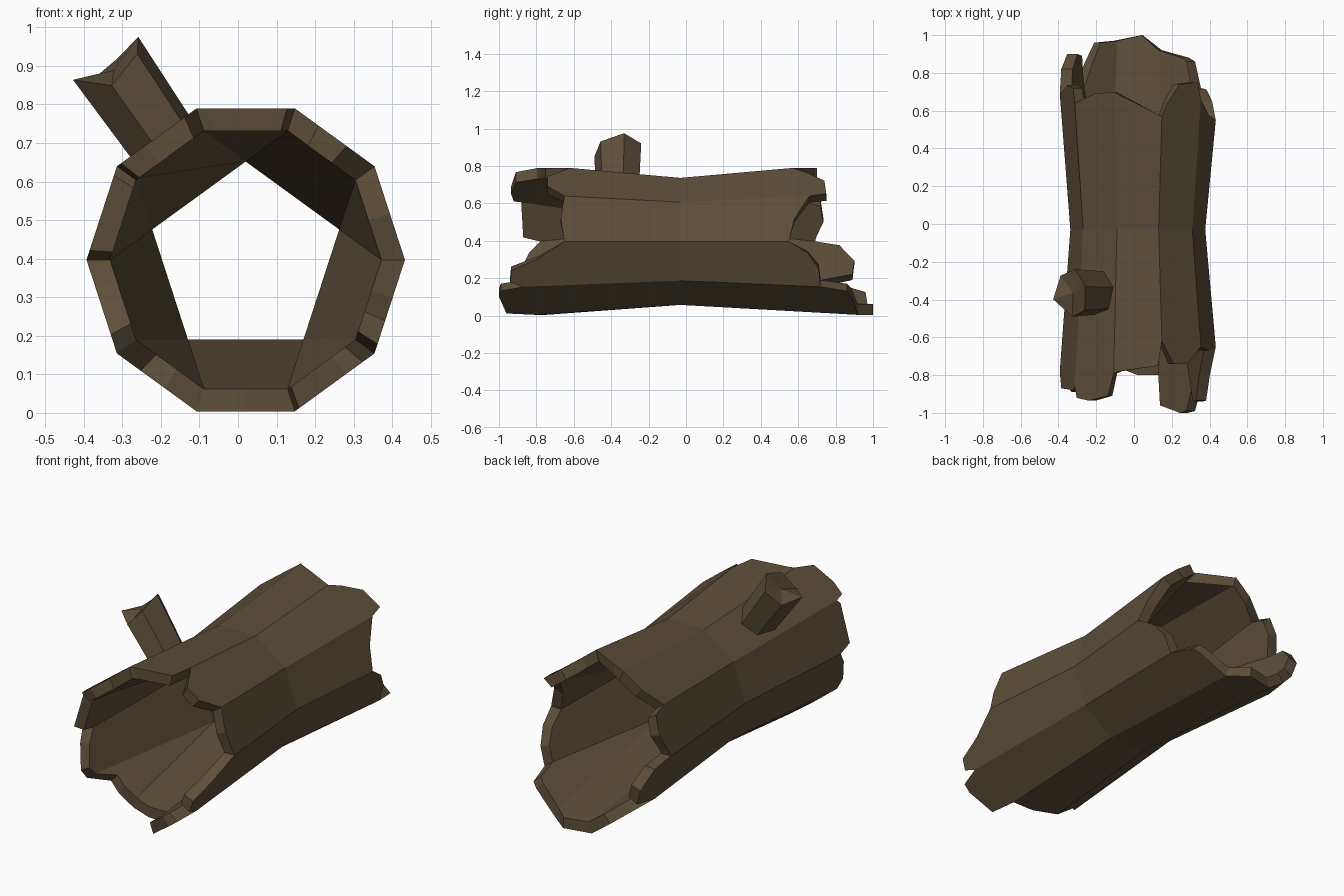
import bpy, bmesh, math
from mathutils import Vector

if "Cube" in bpy.data.objects:
    bpy.data.objects.remove(bpy.data.objects["Cube"])

CX, CZ, MID = 0.02, 0.397, -0.03      # log axis and waist position
R_END, R_WAIST, R_RIM, R_CORE = 0.413, 0.357, 0.352, 0.255

bark = bpy.data.materials.new("dark bark brown")
bark.diffuse_color = (0.107, 0.076, 0.040, 1)
bark.use_nodes = True
bark.node_tree.nodes["Principled BSDF"].inputs["Base Color"].default_value = bark.diffuse_color


def polar(r, deg, y):
    a = math.radians(deg)
    return Vector((CX + r * math.cos(a), y, CZ + r * math.sin(a)))


def finish(bm, name):
    bmesh.ops.recalc_face_normals(bm, faces=bm.faces)
    me = bpy.data.meshes.new(name)
    bm.to_mesh(me)
    bm.free()
    me.materials.append(bark)
    ob = bpy.data.objects.new(name, me)
    bpy.context.collection.objects.link(ob)
    return ob


# Broken ends: y at each of the ten seams, and (fraction, y) splinters per side panel
front_seams = [-.65, -.65, -.62, -.79, -.86, -.78, -.86, -.75, -.80, -.87]
front_chips = [[(.5, -.67)], [(.35, -.74), (.7, -.74)], [(.08, -.75), (.9, -.78)],
               [(.15, -.91), (.65, -.935), (.95, -.92)], [(.1, -.88), (.9, -.87)],
               [(.3, -.84), (.8, -.89)], [(.3, -.74), (.6, -.76)], [(.5, -.80)],
               [(.05, -.96), (.65, -1.0), (.85, -.99)],
               [(.1, -.94), (.35, -.935), (.6, -.80)]]
back_seams = [.55, .66, .57, .70, .64, .69, .72, .97, .92, .72]
back_chips = [[(.5, .58)], [(.08, .75), (.55, .74), (.85, .64)], [(.7, .66), (.95, .69)],
              [(.5, .69)], [(.1, .72), (.5, .735), (.85, .70)],
              [(.1, .82), (.5, .90), (.85, .89)], [(.25, .85), (.5, .96)], [(.6, 1.0)],
              [(.7, .88), (.85, .86)], [(.4, .71), (.75, .65)]]

# Hollow log: ten-sided bark outside, funnelling to a five-sided hole inside
bm = bmesh.new()
waist = [bm.verts.new(polar(R_WAIST, 36 * i, MID)) for i in range(10)]
core = [bm.verts.new(polar(R_CORE, 18 + 72 * k, MID)) for k in range(5)]


def edge_chain(r, seams, chips):
    corners = [bm.verts.new(polar(r, 36 * i, seams[i])) for i in range(10)]
    chains = []
    for i in range(10):
        a, b = polar(r, 36 * i, 0), polar(r, 36 * i + 36, 0)
        mids = []
        for t, y in chips[i]:
            p = a.lerp(b, t)
            p.y = y
            mids.append(bm.verts.new(p))
        chains.append([corners[i]] + mids + [corners[(i + 1) % 10]])
    return chains


for seams, chips in ((front_seams, front_chips), (back_seams, back_chips)):
    outer = edge_chain(R_END, seams, chips)
    inner = edge_chain(R_RIM, seams, chips)
    for i in range(10):
        o, n = outer[i], inner[i]
        bm.faces.new([waist[(i + 1) % 10], waist[i]] + o)
        if i % 2 == 0:
            bm.faces.new([core[i // 2]] + n)
        else:
            bm.faces.new([core[(i + 1) // 2 % 5], core[i // 2]] + n)
        for j in range(len(o) - 1):      # broken rim
            bm.faces.new([o[j], o[j + 1], n[j + 1], n[j]])
finish(bm, "hollow_log")

# Snapped branch stub pointing outward, with an uneven tip
bm = bmesh.new()
along, across = Vector((-.57, 0, .82)), Vector((.82, 0, .57))
tips = [.635, .62, .61, .64, .57, .60]
origin = Vector((CX, -.365, CZ))
base, tip = [], []
for k, length in enumerate(tips):
    a = math.radians(15 + 60 * k)
    side = across * (.105 * math.cos(a)) + Vector((0, .13 * math.sin(a), 0))
    base.append(bm.verts.new(origin + along * .32 + side * .9))
    tip.append(bm.verts.new(origin + along * length + side))
centre = bm.verts.new(origin + along * .60)
bm.faces.new(base)
for k in range(6):
    m = (k + 1) % 6
    bm.faces.new([base[k], base[m], tip[m], tip[k]])
    bm.faces.new([tip[k], tip[m], centre])
finish(bm, "branch_stub")
